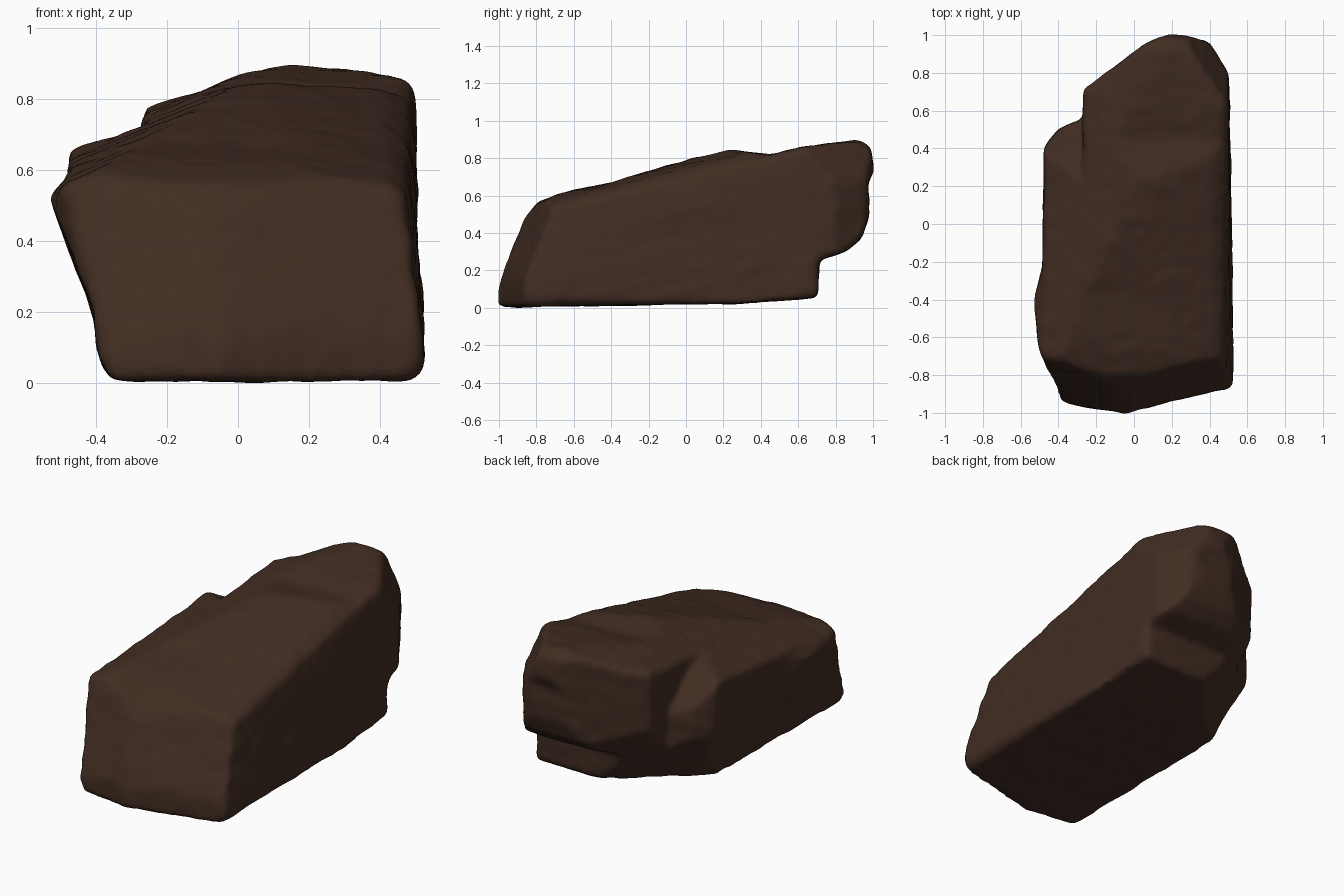
import bpy, bmesh
from mathutils import Vector, noise

cube = bpy.data.objects.get("Cube")
if cube:
    bpy.data.objects.remove(cube, do_unlink=True)

# Outlines of the boulder: side (y, z), plan (x, y), front (x, z)
SIDE = [(-1.01, .01), (-1.01, .1), (-.95, .27), (-.87, .47), (-.8, .56), (-.68, .61),
        (-.4, .67), (0, .79), (.24, .84), (.44, .815), (.6, .855), (.91, .895),
        (.97, .86), (1, .74), (.96, .67), (.97, .5), (.93, .38), (.85, .31),
        (.7, .26), (.69, .06), (.3, .03)]
PLAN = [(-.38, -.95), (-.05, -1.01), (.2, -.94), (.52, -.87), (.52, -.4), (.5, .78),
        (.4, .95), (.22, 1.01), (.06, .94), (-.26, .7), (-.265, .55), (-.4, .49),
        (-.47, .4), (-.48, -.25), (-.53, -.4), (-.5, -.66)]
FRONT = [(-.35, 0), (.48, .01), (.53, .05), (.5, .4), (.5, .82), (.46, .87),
         (.15, .895), (0, .865), (-.12, .81), (-.28, .77), (-.41, .71), (-.48, .64),
         (-.48, .57), (-.53, .53), (-.4, .2), (-.39, .09)]
# Step (y, z) broken out of the back right shoulder
STEP = [(.2, .73), (.36, .66), (.55, .48), (.9, .3), (.9, 1.2), (.2, 1.2)]


def prism(name, outline, place, start=-1.5, end=1.5):
    """Extrude an outline from start to end along the missing axis."""
    bm = bmesh.new()
    rings = [[bm.verts.new(place(a, b, t)) for a, b in outline] for t in (start, end)]
    n = len(outline)
    for i in range(n):
        j = (i + 1) % n
        bm.faces.new((rings[0][i], rings[0][j], rings[1][j], rings[1][i]))
    for ring in rings:
        bm.faces.new(ring)
    bmesh.ops.recalc_face_normals(bm, faces=bm.faces)
    mesh = bpy.data.meshes.new(name)
    bm.to_mesh(mesh)
    bm.free()
    obj = bpy.data.objects.new(name, mesh)
    bpy.context.collection.objects.link(obj)
    return obj


def apply(obj, kind, **settings):
    mod = obj.modifiers.new(kind.lower(), kind)
    for key, value in settings.items():
        setattr(mod, key, value)
    bpy.ops.object.modifier_apply(modifier=mod.name)


def carve(obj, cutter, operation):
    apply(obj, 'BOOLEAN', operation=operation, solver='EXACT', object=cutter)
    bpy.data.objects.remove(cutter, do_unlink=True)


def along_x(a, b, t):
    return (t, a, b)


boulder = prism("boulder", SIDE, along_x)
bpy.ops.object.select_all(action='DESELECT')
bpy.context.view_layer.objects.active = boulder
boulder.select_set(True)
carve(boulder, prism("plan_cutter", PLAN, lambda a, b, t: (a, b, t)), 'INTERSECT')
carve(boulder, prism("front_cutter", FRONT, lambda a, b, t: (a, t, b)), 'INTERSECT')

# Chisel flat facets: point on the plane, outward normal
FACETS = [((-.5, -.6, .56), (-.417, -.086, 1)),    # top, sloping to the right
          ((.15, 0, .78), (.14, -.25, 1)),         # top, sloping to the left
          ((.49, -.65, .535), (.7, -.24, 1)),      # left top edge
          ((.525, -.9, .05), (1, -.04, .12)),      # leaning left wall
          ((-.05, -.87, .47), (.236, -1, .41)),    # front face, left half
          ((-.1, -.86, .5), (-.322, -1, .422)),    # front face, right half
          ((.5, .78, .68), (1, .6, .6)),           # back left top corner
          ((-.15, .46, .05), (-.707, .707, -.63))]  # back right bottom corner
bm = bmesh.new()
bm.from_mesh(boulder.data)
for point, normal in FACETS:
    cut = bmesh.ops.bisect_plane(bm, geom=bm.verts[:] + bm.edges[:] + bm.faces[:],
                                 plane_co=point, plane_no=normal, clear_outer=True)
    edges = [e for e in cut["geom_cut"] if isinstance(e, bmesh.types.BMEdge)]
    bmesh.ops.holes_fill(bm, edges=edges, sides=0)
bmesh.ops.recalc_face_normals(bm, faces=bm.faces)
bm.to_mesh(boulder.data)
bm.free()
carve(boulder, prism("step_cutter", STEP, along_x, end=-.265), 'DIFFERENCE')

# Wear the edges round
apply(boulder, 'REMESH', mode='VOXEL', voxel_size=.018)
apply(boulder, 'SMOOTH', factor=.5, iterations=9)

# Weathering: broad lumps, fine grain, and thin strata on the walls
bm = bmesh.new()
bm.from_mesh(boulder.data)
bm.normal_update()
moves = []
for v in bm.verts:
    p, steep = v.co, 1 - abs(v.normal.z)
    layer = Vector((p.x * 2, p.y * 2, (p.z - .25 * p.y) * 14))
    amount = .004 + .006 * noise.noise(p * 5) + .004 * noise.noise(p * 14)
    moves.append(v.normal * (amount + .004 * steep * noise.noise(layer)))
for v, move in zip(bm.verts, moves):
    v.co += move

# Rest on the ground, centred
middle = [(min(c) + max(c)) / 2 for c in zip(*(v.co for v in bm.verts))]
base = min(v.co.z for v in bm.verts)
bmesh.ops.translate(bm, verts=bm.verts, vec=(-middle[0], -middle[1], -base))
bm.to_mesh(boulder.data)
bm.free()

# Dark brown stone
stone = bpy.data.materials.new("dark_brown_stone")
stone.use_nodes = True
color = (.053, .026, .016, 1)
stone.diffuse_color = color
stone.node_tree.nodes["Principled BSDF"].inputs["Base Color"].default_value = color
boulder.data.materials.clear()
boulder.data.materials.append(stone)
bpy.ops.object.shade_smooth_by_angle(angle=.7)
